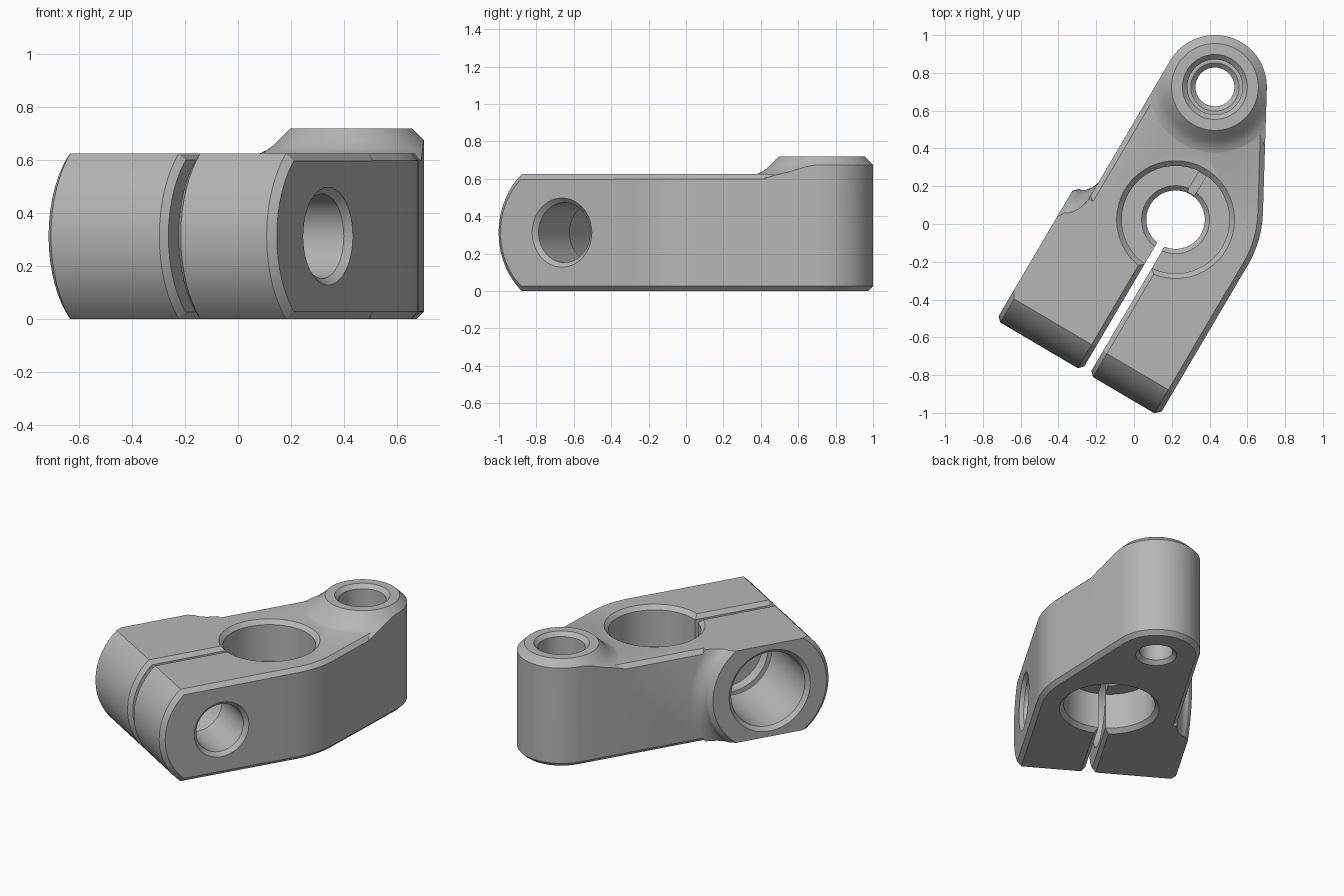
import bpy, bmesh
from math import sin, cos, pi, radians, sqrt
from mathutils import Vector

if "Cube" in bpy.data.objects:
    bpy.data.objects.remove(bpy.data.objects["Cube"], do_unlink=True)

H = 0.625             # body height
MID = H / 2
AXIS_Y, R = -0.53, 0.41   # screw axis and clamp end radius
SIDE = 0.452          # half width of the body
GAP = 0.022           # half width of the slit
PIN = Vector((-0.177, 0.711))  # small boss centre

metal = bpy.data.materials.new("plain grey metal")
metal.use_nodes = True
grey = (0.47, 0.47, 0.47, 1)
metal.diffuse_color = grey
metal.node_tree.nodes["Principled BSDF"].inputs["Base Color"].default_value = grey


def loft(name, rings, chamfer=None):
    """Skin equal-length rings; optionally chamfer the edges at given heights."""
    bm = bmesh.new()
    loops = [[bm.verts.new(p) for p in ring] for ring in rings]
    n = len(loops[0])
    for a, b in zip(loops, loops[1:]):
        for i in range(n):
            j = (i + 1) % n
            bm.faces.new((a[i], a[j], b[j], b[i]))
    bm.faces.new(loops[0])
    bm.faces.new(loops[-1])
    bmesh.ops.recalc_face_normals(bm, faces=bm.faces)
    if chamfer:
        edges = [e for e in bm.edges if abs(e.verts[0].co.z - e.verts[1].co.z) < 1e-5]
        bmesh.ops.bevel(bm, geom=edges, offset=chamfer, segments=1, affect='EDGES')
    mesh = bpy.data.meshes.new(name)
    bm.to_mesh(mesh)
    bm.free()
    obj = bpy.data.objects.new(name, mesh)
    obj.data.materials.append(metal)
    bpy.context.collection.objects.link(obj)
    return obj


def lathe(name, profile, a, b, along_x=False, n=64):
    """Turned shape from (radius, distance) pairs about z, or about x."""
    rings = []
    for r, h in profile:
        ring = []
        for i in range(n):
            t = 2 * pi * i / n
            p, q = a + r * cos(t), b + r * sin(t)
            ring.append((h, p, q) if along_x else (p, q, h))
        rings.append(ring)
    return loft(name, rings)


def box(name, x, y, z):
    return loft(name, [[(x[0], y[0], h), (x[1], y[0], h), (x[1], y[1], h), (x[0], y[1], h)] for h in z])


def combine(target, tool, operation):
    mod = target.modifiers.new("combine", 'BOOLEAN')
    mod.operation, mod.solver, mod.object = operation, 'EXACT', tool
    bpy.context.view_layer.objects.active = target
    bpy.ops.object.modifier_apply(modifier=mod.name)
    bpy.data.objects.remove(tool, do_unlink=True)


def jaw_section(x, inset, z_inset, back, n=20):
    """Round-ended slice of a clamp jaw, standing across the screw axis."""
    def arc(r, sign):
        half = MID - z_inset
        pts = []
        for i in range(n + 1):
            z = -half * cos(pi * i / n)
            pts.append((x, AXIS_Y + sign * sqrt(r * r - z * z), MID + z))
        return pts
    return arc(R - inset, -1) + arc(back, 1)[::-1]


# Clamp jaws; the outer one carries a round flared screw boss
left_jaw = loft("clamp_bracket", [jaw_section(*s) for s in (
    (-0.548, 0.025, 0, 0.385), (-0.523, 0, 0, 0.41), (-0.51, 0, 0, 0.413), (-0.49, 0, 0, 0.425),
    (-0.47, 0, 0, 0.447), (-0.457, 0, 0, 0.475), (-0.45, 0, 0, 0.5),
    (-GAP - 0.025, 0, 0, 0.5), (-GAP + 0.002, 0.027, 0.027, 0.5))])
right_jaw = loft("right_jaw", [jaw_section(*s) for s in (
    (GAP - 0.002, 0.027, 0.027, 0.5), (GAP + 0.025, 0, 0, 0.5),
    (SIDE - 0.028, 0, 0, 0.5), (SIDE, 0.028, 0.028, 0.5))])

# Arm footprint: straight side, round end, slanted side, soft bend
tilt = radians(61.3)
rad = SIDE + PIN.x
outline = [Vector((SIDE, -0.2)), Vector((-SIDE, -0.2))]
for i in range(33):
    t = -pi / 2 + (tilt + pi / 2) * i / 32
    outline.append(PIN + rad * Vector((sin(t), cos(t))))
run = Vector((cos(tilt), -sin(tilt)))
corner = outline[-1] + run * ((SIDE - outline[-1].x) / run.x)
start, end = corner - run * 0.15, corner - Vector((0, 0.15))
for i in range(11):
    t = i / 10
    outline.append(start * (1 - t) ** 2 + corner * 2 * t * (1 - t) + end * t * t)


def prism(name, z0, z1, chamfer=None):
    return loft(name, [[(p.x, p.y, z) for p in outline] for z in (z0, z1)], chamfer)


arm = prism("arm", 0, H, 0.027)

# Raised pin boss, flaring into the arm and trimmed to its footprint
pin_boss = prism("pin_boss", 0.5, 0.76)
flare = lathe("flare", [(0.42, 0.45), (0.42, 0.595), (0.375, 0.615), (0.345, 0.627), (0.32, 0.638),
                        (0.295, 0.655), (0.275, 0.675), (0.23, 0.72)], PIN.x, PIN.y)
combine(pin_boss, flare, 'INTERSECT')

bracket = left_jaw
for part in (right_jaw, arm, pin_boss):
    combine(bracket, part, 'UNION')

# Main bore with an inner ring, pin hole, stepped screw hole, slit and key groove
cutters = [
    lathe("main_bore", [(0.34, 0.653), (0.285, 0.598), (0.285, 0.35), (0.18, 0.35), (0.155, 0.325),
                        (0.155, 0.295), (0.18, 0.27), (0.285, 0.27), (0.285, 0.027), (0.34, -0.028)], 0, 0),
    lathe("pin_hole", [(0.2, 0.748), (0.146, 0.694), (0.146, 0.4), (0.128, 0.4), (0.103, 0.375),
                       (0.103, 0.025), (0.153, -0.025)], PIN.x, PIN.y),
    lathe("screw_hole", [(0.31, -0.583), (0.25, -0.523), (0.25, 0.1), (0.16, 0.1),
                         (0.16, 0.427), (0.22, 0.487)], AXIS_Y, MID, True),
    box("slit", (-GAP, GAP), (-1.1, 0), (-0.1, 0.8)),
    box("key_groove", (-GAP, GAP), (0.1, 0.28), (0.33, 0.4)),
]
for cutter in cutters:
    combine(bracket, cutter, 'DIFFERENCE')

# Place and shade
bracket.rotation_euler.z = radians(-30.5)
bracket.location = (0.22, 0.023, 0)
bpy.ops.object.select_all(action='DESELECT')
bracket.select_set(True)
bpy.context.view_layer.objects.active = bracket
bpy.ops.object.shade_smooth_by_angle(angle=radians(25))
